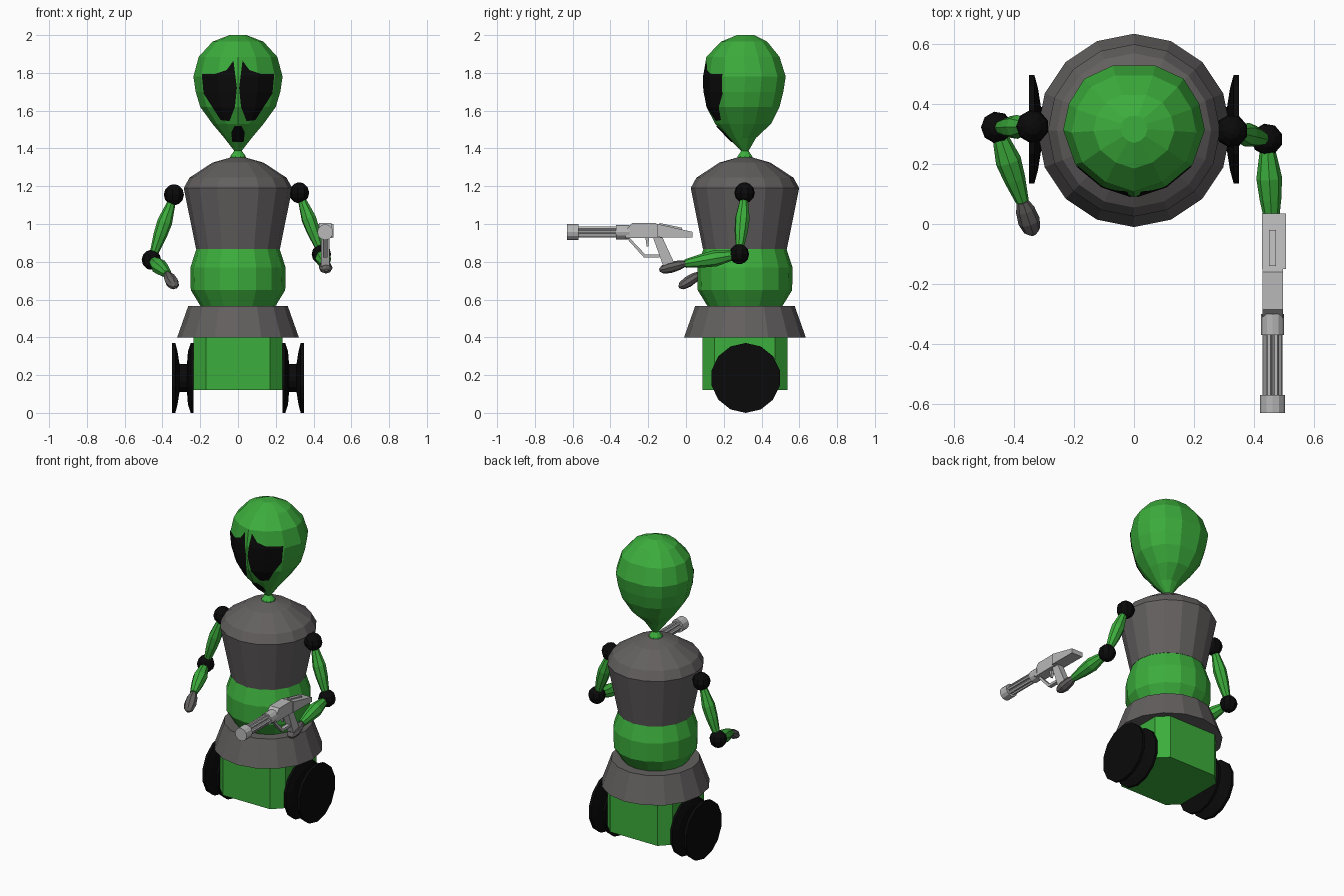
import bpy, bmesh, math
from mathutils import Vector, Matrix

if "Cube" in bpy.data.objects:
    bpy.data.objects.remove(bpy.data.objects["Cube"])

CY = 0.312  # body axis in y


def material(name, rgb):
    m = bpy.data.materials.new(name)
    m.diffuse_color = (*rgb, 1)
    m.use_nodes = True
    m.node_tree.nodes["Principled BSDF"].inputs["Base Color"].default_value = m.diffuse_color
    return m


GREEN = material("skin green", (0.045, 0.42, 0.045))
GREY = material("dark grey", (0.125, 0.115, 0.115))
BLACK = material("black", (0.003, 0.003, 0.003))
STEEL = material("light grey", (0.48, 0.48, 0.48))


def finish(name, bm, mat):
    bmesh.ops.recalc_face_normals(bm, faces=bm.faces)
    me = bpy.data.meshes.new(name)
    bm.to_mesh(me)
    bm.free()
    me.materials.append(mat)
    ob = bpy.data.objects.new(name, me)
    bpy.context.collection.objects.link(ob)
    return ob


def loft(name, rings, mat):
    """Skin a list of equal-length point rings and cap both ends."""
    bm = bmesh.new()
    vs = [[bm.verts.new(p) for p in ring] for ring in rings]
    n = len(vs[0])
    for a, b in zip(vs, vs[1:]):
        for i in range(n):
            j = (i + 1) % n
            bm.faces.new((a[i], a[j], b[j], b[i]))
    bm.faces.new(vs[0][::-1])
    bm.faces.new(vs[-1])
    return finish(name, bm, mat)


def lathe(name, profile, mat, base=(0, CY, 0), axis=(0, 0, 1), sides=16, turn=0.0, flat=1.0):
    """Turn (radius, distance) pairs around an axis through base."""
    rot = Vector(axis).to_track_quat('Z', 'Y').to_matrix()
    base = Vector(base)
    rings = []
    for r, d in profile:
        ring = []
        for i in range(sides):
            a = 2 * math.pi * i / sides + turn
            ring.append(base + rot @ Vector((r * math.cos(a), flat * r * math.sin(a), d)))
        rings.append(ring)
    return loft(name, rings, mat)


def spindle(name, a, b, profile, mat, sides=8, flat=1.0):
    """Lathe between two points; profile distances are fractions."""
    a, b = Vector(a), Vector(b)
    L = (b - a).length
    return lathe(name, [(r, t * L) for r, t in profile], mat, a, b - a, sides, 0, flat)


def prism(name, outline, x0, x1, mat):
    """Side outline of (y, z) points extruded across x."""
    return loft(name, [[(x, y, z) for y, z in outline] for x in (x0, x1)], mat)


def ball(name, c, r, mat):
    prof = [(r * math.sin(t), -r * math.cos(t)) for t in
            [math.pi * k / 6 for k in (0.35, 1, 2, 3, 4, 5, 5.65)]]
    return lathe(name, prof, mat, c, (0, 0, 1), 9)


# head: one half section, scaled per ring (z, half width, front y, back y)
half = [(0, -1), (.45, -.84), (.83, -.5), (1, .02), (.92, .42), (.7, .8), (.3, 1)]
section = half + [(-x, y) for x, y in half[:0:-1]]
head_rows = [(1.385, .018, .295, .33), (1.455, .072, .225, .37), (1.53, .135, .155, .45),
             (1.62, .2, .108, .495), (1.70, .224, .094, .515), (1.78, .236, .09, .528),
             (1.885, .208, .108, .495), (1.965, .135, .185, .43), (2.0, .045, .27, .36)]


def head_rings(s=1.0):
    c = Vector((0, 0.31, 1.75))
    out = []
    for z, w, yf, yb in head_rows:
        m, h = (yf + yb) / 2, (yb - yf) / 2
        out.append([c + (Vector((w * x, m + h * y, z)) - c) * s for x, y in section])
    return out


loft("head", head_rings(), GREEN)


# eyes and mouth: thin skins cut from a slightly larger head
def face_patch(name, outline):
    shell = loft(name, head_rings(1.018), BLACK)
    cutter = loft(name + "_cutter", [[(x, y, z) for x, z in outline] for y in (-0.05, 0.32)], BLACK)
    mod = shell.modifiers.new("cut", 'BOOLEAN')
    mod.operation, mod.solver, mod.object = 'INTERSECT', 'EXACT', cutter
    bpy.context.view_layer.update()
    dg = bpy.context.evaluated_depsgraph_get()
    me = bpy.data.meshes.new_from_object(shell.evaluated_get(dg))
    shell.modifiers.clear()
    bm = bmesh.new()
    bm.from_mesh(me)
    bm.normal_update()
    bmesh.ops.delete(bm, geom=[f for f in bm.faces if f.normal.y > -0.03], context='FACES')
    bm.to_mesh(me)
    bm.free()
    shell.data = me
    bpy.data.objects.remove(cutter)


eye = [(.024, 1.865), (.06, 1.815), (.12, 1.795), (.192, 1.795), (.182, 1.69), (.13, 1.61),
       (.092, 1.55), (.045, 1.545), (.016, 1.62), (.006, 1.72)]
face_patch("right_eye", eye)
face_patch("left_eye", [(-x, z) for x, z in eye[::-1]])
face_patch("mouth", [(-.018, 1.52), (.018, 1.52), (.036, 1.485), (.03, 1.435), (-.03, 1.435), (-.036, 1.485)])

# neck, torso, belly, skirt
lathe("neck", [(.045, 1.34), (.04, 1.36), (.018, 1.39), (.018, 1.41)], GREEN, sides=10)
lathe("torso", [(.222, .867), (.287, 1.19), (.257, 1.245), (.135, 1.325), (.03, 1.355)], GREY)
lathe("belly", [(.195, .56), (.25, .65), (.252, .77), (.22, .868)], GREEN)
lathe("skirt", [(.322, .40), (.263, .567)], GREY)

# chassis block with chamfered corners
cx, cy, k = .235, .225, .065
plan = [(cx, -cy + k), (cx, cy - k), (cx - k, cy), (-cx + k, cy),
        (-cx, cy - k), (-cx, -cy + k), (-cx + k, -cy), (cx - k, -cy)]
loft("chassis", [[(x, CY + y, z) for x, y in plan] for z in (.12, .405)], GREEN)

# spool-shaped wheels
spool = [(.185, .235), (.185, .25), (.14, .265), (.075, .27), (.075, .31), (.14, .32), (.185, .332), (.185, .35)]
for side, s in (("right", 1), ("left", -1)):
    lathe(side + "_wheel", spool, BLACK, (0, CY + .004, .185), (s, 0, 0), 14, math.pi / 2)

# arms: shoulder, elbow, wrist, fingertip
arms = {"left": [(-.338, .325, 1.155), (-.457, .322, .81), (-.372, .075, .735), (-.335, -.035, .665)],
        "right": [(.325, .31, 1.165), (.443, .282, .84), (.46, -.005, .79), (.467, -.14, .755)]}
limb = [(.014, 0), (.024, .15), (.04, .42), (.036, .62), (.022, .9), (.016, 1)]
fore = [(.018, 0), (.03, .2), (.043, .45), (.036, .7), (.022, 1)]
palm = [(.02, 0), (.032, .25), (.037, .6), (.028, .88), (.01, 1)]
for side, (sh, el, wr, tip) in arms.items():
    ball(side + "_shoulder", sh, .055, BLACK)
    ball(side + "_elbow", el, .053, BLACK)
    spindle(side + "_upper_arm", sh, el, limb, GREEN)
    spindle(side + "_forearm", el, wr, fore, GREEN)
    spindle(side + "_hand", wr, tip, palm, GREY, 8, .8)

# ray gun: barrel along -y
GX, GZ = .462, .957
FWD = (0, -1, 0)
lathe("muzzle", [(.042, .57), (.042, .63)], STEEL, (GX, 0, GZ), FWD, 12)
lathe("barrel_core", [(.02, .36), (.02, .58)], STEEL, (GX, 0, GZ), FWD, 8)
for i in range(6):
    a = math.pi * i / 3
    lathe("barrel_rod", [(.01, .36), (.01, .58)], STEEL,
          (GX + .023 * math.cos(a), 0, GZ + .023 * math.sin(a)), FWD, 6)
lathe("barrel_collar", [(.038, .30), (.038, .37)], STEEL, (GX, 0, GZ), FWD, 12)
prism("receiver", [(-.32, .925), (-.32, .965), (-.285, 1.005), (-.16, 1.005), (-.125, .97), (-.125, .925)],
      GX - .034, GX + .034, STEEL)
prism("stock", [(-.15, .93), (-.15, 1.0), (.035, .958), (.035, .928)], GX - .035, GX + .044, STEEL)
prism("top_rail", [(-.14, .98), (-.14, 1.005), (-.02, .98), (-.02, .95)], GX - .012, GX + .012, STEEL)
prism("grip", [(-.175, .93), (-.125, .93), (-.065, .80), (-.118, .77)], GX - .022, GX + .022, STEEL)
prism("trigger", [(-.215, .93), (-.195, .93), (-.2, .88), (-.208, .88)], GX - .008, GX + .008, STEEL)
prism("trigger_guard", [(-.318, .928), (-.3, .928), (-.215, .838), (-.14, .838), (-.14, .822), (-.222, .822)],
      GX - .012, GX + .012, STEEL)
